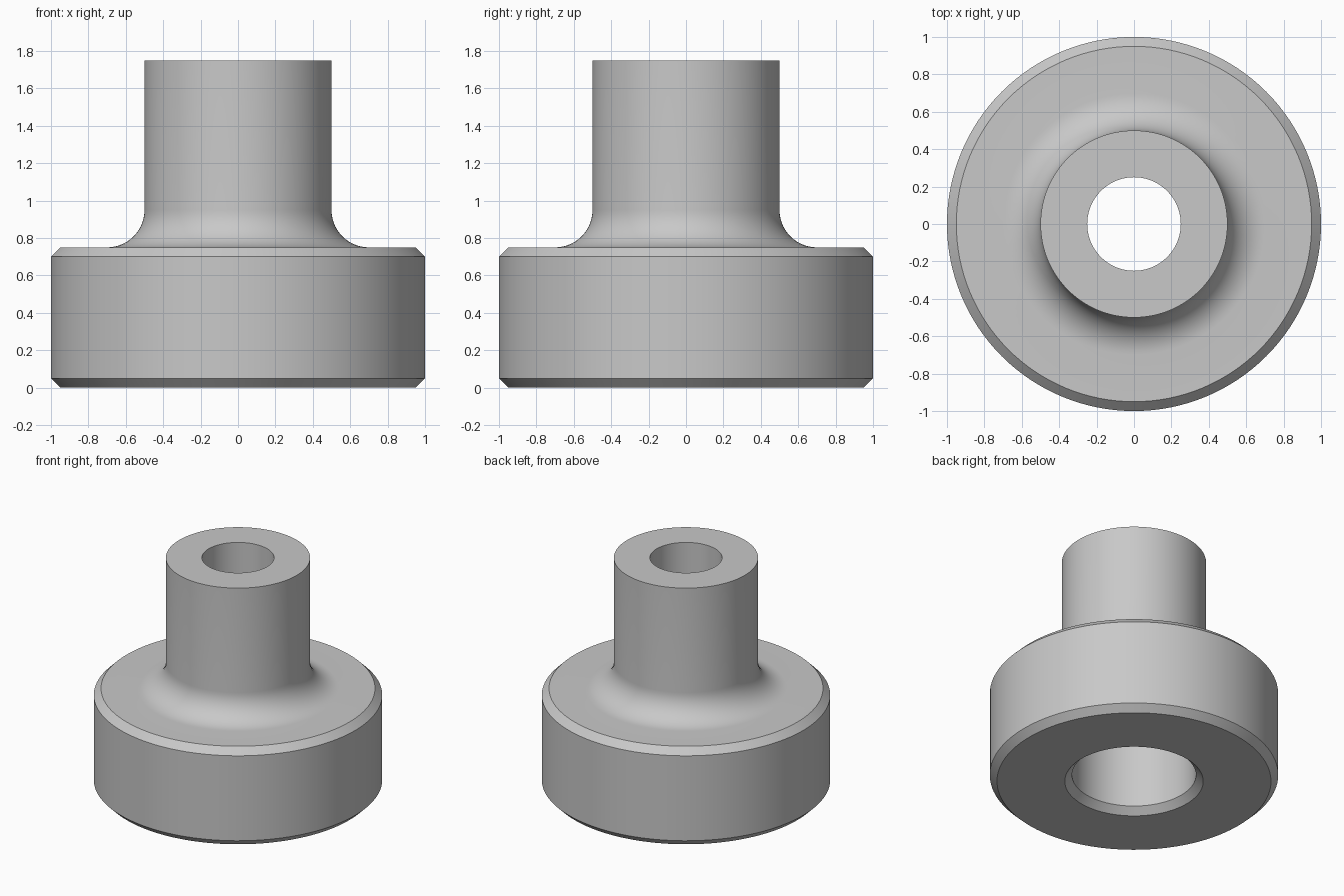
import bpy
import bmesh
from math import cos, sin, pi, radians

cube = bpy.data.objects.get("Cube")
if cube:
    bpy.data.objects.remove(cube, do_unlink=True)

# Plain grey metal
GREY = (0.58, 0.58, 0.58, 1)
metal = bpy.data.materials.new("grey_metal")
metal.use_nodes = True
metal.diffuse_color = GREY
metal.node_tree.nodes["Principled BSDF"].inputs["Base Color"].default_value = GREY

# Main dimensions
FLANGE_R, FLANGE_H = 1.0, 0.75
STEM_R, TOP = 0.5, 1.75
BORE_R, COUNTERBORE_R, COUNTERBORE_H = 0.25, 0.43, 0.75
CHAMFER, FILLET = 0.05, 0.2
SEGMENTS, FILLET_STEPS = 128, 14


def fillet(cx, cz, radius, start, end, steps):
    """Arc points between two angles, as (radius, height) pairs."""
    angles = [start + (end - start) * i / steps for i in range(steps + 1)]
    return [(cx + radius * cos(a), cz + radius * sin(a)) for a in angles]


# Half section: chamfered flange, filleted stem, stepped bore
profile = [
    (COUNTERBORE_R + CHAMFER, 0),
    (FLANGE_R - CHAMFER, 0),
    (FLANGE_R, CHAMFER),
    (FLANGE_R, FLANGE_H - CHAMFER),
    (FLANGE_R - CHAMFER, FLANGE_H),
    *fillet(STEM_R + FILLET, FLANGE_H + FILLET, FILLET, 1.5 * pi, pi, FILLET_STEPS),
    (STEM_R, TOP),
    (BORE_R, TOP),
    (BORE_R, COUNTERBORE_H),
    (COUNTERBORE_R, COUNTERBORE_H),
    (COUNTERBORE_R, CHAMFER),
]

# Revolve the closed section around z
bm = bmesh.new()
verts = [bm.verts.new((r, 0, z)) for r, z in profile]
edges = [bm.edges.new((v, verts[(i + 1) % len(verts)])) for i, v in enumerate(verts)]
bmesh.ops.spin(bm, geom=verts + edges, cent=(0, 0, 0), axis=(0, 0, 1),
               angle=2 * pi, steps=SEGMENTS)
bmesh.ops.remove_doubles(bm, verts=bm.verts[:], dist=0.0001)
bmesh.ops.recalc_face_normals(bm, faces=bm.faces[:])

mesh = bpy.data.meshes.new("flanged_bushing")
bm.to_mesh(mesh)
bm.free()
mesh.materials.append(metal)
bushing = bpy.data.objects.new("flanged_bushing", mesh)
bpy.context.collection.objects.link(bushing)

# Smooth round walls, crisp chamfer edges
bpy.ops.object.select_all(action="DESELECT")
bushing.select_set(True)
bpy.context.view_layer.objects.active = bushing
bpy.ops.object.shade_smooth_by_angle(angle=radians(30))
